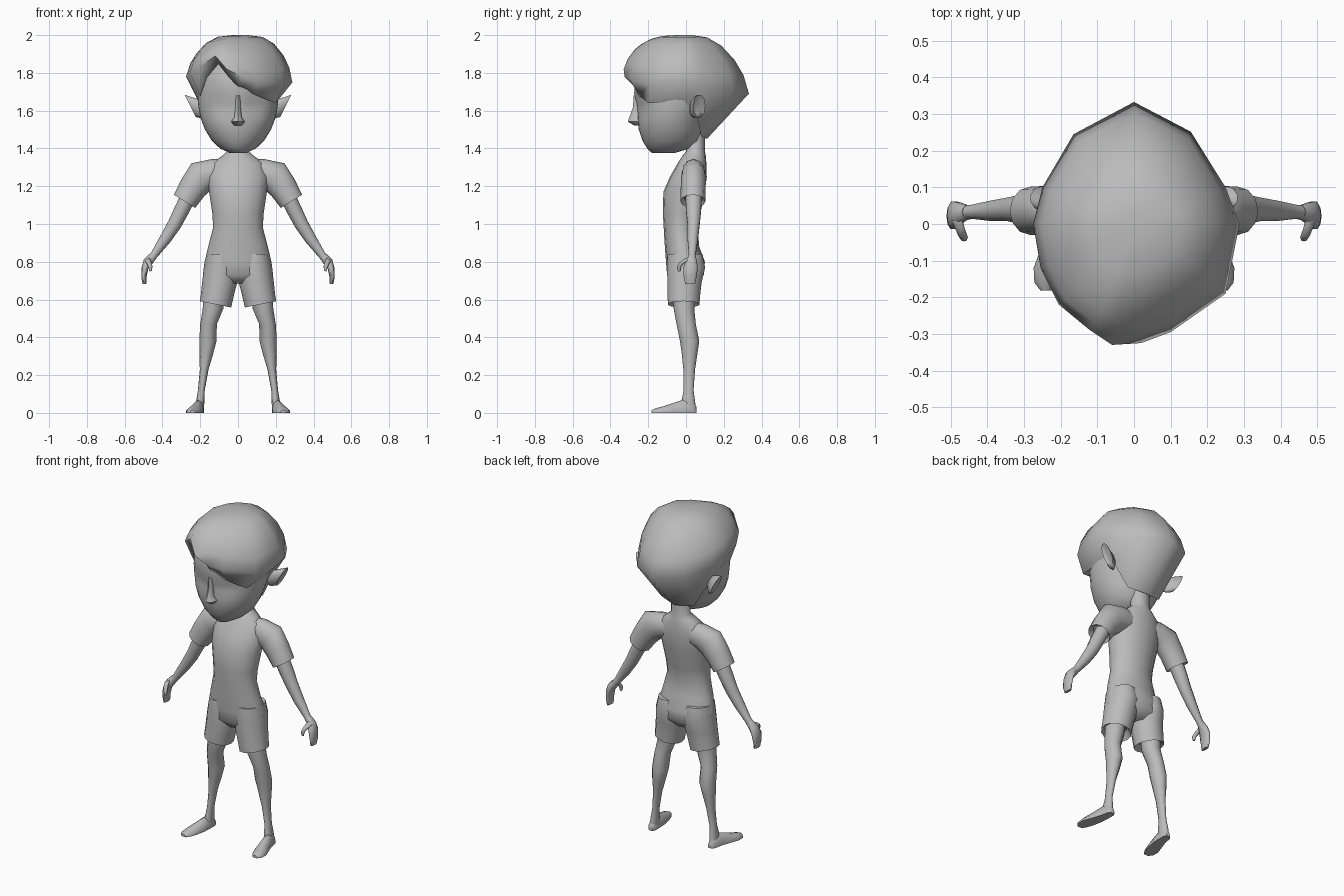
import bpy, bmesh, math
from mathutils import Vector

GREY = bpy.data.materials.new("plain_grey")
GREY.diffuse_color = (0.5, 0.5, 0.5, 1)


def finish(name, bm, mirror=False, angle=60):
    bmesh.ops.recalc_face_normals(bm, faces=bm.faces)
    me = bpy.data.meshes.new(name)
    bm.to_mesh(me)
    bm.free()
    me.materials.append(GREY)
    ob = bpy.data.objects.new(name, me)
    bpy.context.collection.objects.link(ob)
    bpy.ops.object.select_all(action='DESELECT')
    ob.select_set(True)
    bpy.context.view_layer.objects.active = ob
    bpy.ops.object.shade_smooth_by_angle(angle=math.radians(angle))
    if mirror:
        ob.modifiers.new("mirror", 'MIRROR').use_clip = False
    return ob


def skin(loops, cap_start=True, cap_end=True):
    """Join equal-length point loops into one skin."""
    bm = bmesh.new()
    rows = [[bm.verts.new(p) for p in loop] for loop in loops]
    n = len(rows[0])
    for a, b in zip(rows, rows[1:]):
        for i in range(n):
            j = (i + 1) % n
            bm.faces.new((a[i], a[j], b[j], b[i]))
    if cap_start:
        bm.faces.new(rows[0])
    if cap_end:
        bm.faces.new(rows[-1])
    return bm


def ring(c, u, v, n):
    return [c + u * math.cos(2 * math.pi * i / n) + v * math.sin(2 * math.pi * i / n)
            for i in range(n)]


def stack(sections, n):
    """Level rings from (z, x_min, x_max, y_front, y_back)."""
    return [ring(Vector(((a + b) / 2, (f + k) / 2, z)), Vector(((b - a) / 2, 0, 0)),
                 Vector((0, (k - f) / 2, 0)), n) for z, a, b, f, k in sections]


def tube(path, n):
    """Rings square to a path of (x, y, z, radius, y_radius)."""
    pts = [Vector(p[:3]) for p in path]
    loops = []
    for i, p in enumerate(path):
        t = pts[min(i + 1, len(pts) - 1)] - pts[max(i - 1, 0)]
        u = Vector((t.z, 0, -t.x)).normalized()
        loops.append(ring(pts[i], u * p[3], Vector((0, p[4], 0)), n))
    return loops


# Torso and neck
torso = [(1.48, .055, 0, .10), (1.385, .056, 0, .10), (1.36, .085, -.02, .105),
         (1.32, .14, -.045, .108), (1.25, .16, -.085, .11), (1.17, .153, -.12, .10),
         (1.05, .135, -.122, .075), (.98, .132, -.118, .062), (.88, .158, -.112, .07),
         (.80, .177, -.106, .10), (.73, .186, -.10, .095), (.685, .12, -.06, .05)]
finish("torso", skin(stack([(z, -w, w, f, b) for z, w, f, b in torso], 16)))

# Shorts legs, hem turned inward
shorts = stack([(.84, .02, .165, -.10, .09), (.77, .0, .18, -.104, .104),
                (.69, .004, .19, -.10, .085), (.63, .02, .196, -.10, .078),
                (.575, .036, .202, -.098, .073), (.60, .06, .185, -.075, .05)], 14)
for p in shorts[4]:
    p.z += (p.x - .12) * .2          # hem rises outward
finish("shorts_leg", skin(shorts), True, 50)

# Sleeves, cuff turned inward
sleeve = tube([(.06, .04, 1.275, .07, .05), (.13, .04, 1.27, .074, .062),
               (.195, .04, 1.25, .088, .066), (.24, .038, 1.19, .075, .066),
               (.283, .036, 1.12, .066, .066)], 12)
c = Vector((.27, .036, 1.14))
sleeve.append([c + (p - Vector((.283, .036, 1.12))) * .7 for p in sleeve[-1]])
finish("sleeve", skin(sleeve), True, 50)

# Arms
finish("arm", skin(tube([(.26, .04, 1.15, .042, .045), (.30, .04, 1.07, .04, .042),
                         (.335, .04, 1.0, .037, .034), (.385, .036, .92, .031, .029),
                         (.445, .033, .835, .02, .019), (.475, .03, .80, .024, .025)], 10)), True)

# Hands: palm with fingers, and a thumb
finish("hand", skin(tube([(.455, .033, .83, .018, .018), (.478, .028, .80, .024, .032),
                          (.493, .024, .765, .018, .040), (.498, .022, .72, .014, .036),
                          (.495, .022, .683, .010, .028)], 10)), True)
finish("thumb", skin(tube([(.482, .01, .815, .016, .018), (.472, -.02, .795, .013, .016),
                           (.464, -.036, .775, .011, .012), (.462, -.036, .75, .007, .007)], 8)), True)

# Legs
finish("leg", skin(stack([(.64, .07, .18, -.07, .05), (.55, .078, .187, -.065, .044),
                          (.47, .112, .20, -.05, .052), (.38, .114, .205, -.032, .07),
                          (.31, .132, .205, -.022, .06), (.23, .156, .202, -.014, .048),
                          (.12, .176, .212, -.012, .040), (.06, .178, .222, -.025, .048),
                          (.02, .18, .222, -.03, .053)], 12)), True)

# Feet, narrow heel to broad toes, with flat soles
foot = []
for y, a, b, h in [(.056, .188, .212, .03), (.04, .18, .225, .055), (-.01, .18, .235, .072),
                   (-.06, .183, .252, .055), (-.12, .195, .274, .035),
                   (-.16, .21, .272, .025), (-.182, .225, .255, .015)]:
    m, w = (a + b) / 2, (b - a) / 2
    foot.append([Vector((m + w * x, y, h * z)) for x, z in
                 [(-1, 0), (1, 0), (1, .35), (.55, .85), (0, 1), (-.55, .85), (-1, .35)]])
finish("foot", skin(foot), True, 50)

# Head, with shallow eye sockets
head = [(1.376, .045, -.18, -.06), (1.40, .095, -.205, .02), (1.44, .138, -.23, .07),
        (1.50, .175, -.25, .09), (1.56, .198, -.258, .11), (1.60, .206, -.262, .13),
        (1.64, .212, -.268, .15), (1.69, .214, -.275, .18), (1.76, .212, -.272, .19),
        (1.84, .195, -.25, .18), (1.90, .12, -.15, .10)]
loops = stack([(z, -w, w, f, b) for z, w, f, b in head], 28)
for p in (p for loop in loops for p in loop):
    if p.y < -.1:
        d = ((abs(p.x) - .085) / .06) ** 2 + ((p.z - 1.63) / .05) ** 2
        p.y += .022 * math.exp(-d)
finish("head", skin(loops))

# Nose: bridge widening to a pointed tip
finish("nose", skin(stack([(1.68, -.012, .012, -.278, -.25), (1.62, -.014, .014, -.28, -.24),
                           (1.565, -.02, .02, -.30, -.23), (1.542, -.036, .036, -.308, -.21),
                           (1.522, -.022, .022, -.275, -.22)], 8)), True)

# Ears, leaning outward at the top
ear = []
for x, y, z, ry, rz in [(.185, .04, 1.61, .022, .045), (.225, .055, 1.617, .034, .06),
                        (.25, .07, 1.625, .033, .062), (.243, .06, 1.625, .018, .04)]:
    lp = ring(Vector((x, y, z)), Vector((0, ry, 0)), Vector((.0, 0, rz)), 10)
    for p in lp:
        p.x += (p.z - 1.62) * .5 * (x > .2)
    ear.append(lp)
finish("ear", skin(ear), True, 70)

# Hair: widest outline (x, y, z) paired with the lower hairline (x, y, z)
outline = [
    (.02, -.325, 1.78, .0, -.27, 1.725), (.10, -.295, 1.76, .10, -.25, 1.68),
    (.25, -.19, 1.74, .20, -.20, 1.64), (.288, 0, 1.75, .205, -.03, 1.65),
    (.25, .10, 1.73, .185, .05, 1.60), (.155, .252, 1.70, .11, .08, 1.465),
    (0, .333, 1.69, 0, .11, 1.45), (-.165, .245, 1.71, -.11, .08, 1.465),
    (-.25, .10, 1.75, -.185, .05, 1.60), (-.275, 0, 1.78, -.205, -.03, 1.66),
    (-.255, -.12, 1.80, -.20, -.14, 1.68), (-.205, -.22, 1.83, -.17, -.19, 1.77),
    (-.12, -.29, 1.89, -.105, -.235, 1.85), (-.06, -.33, 1.82, -.05, -.27, 1.78)]
loops = [[Vector((x * .8, y * .8 + .02, z + .03)) for *_, x, y, z in outline],
         [Vector(o[3:]) for o in outline], [Vector(o[:3]) for o in outline]]
for s, t in [(.93, .32), (.81, .58), (.63, .82), (.42, .96), (.15, 1)]:
    loops.append([Vector((x * s + .01 * t, y * (s ** 1.25 if y > 0 else s), z + (2 - z) * t))
                  for x, y, z, *_ in outline])
finish("hair", skin(loops, cap_start=False), angle=75)
